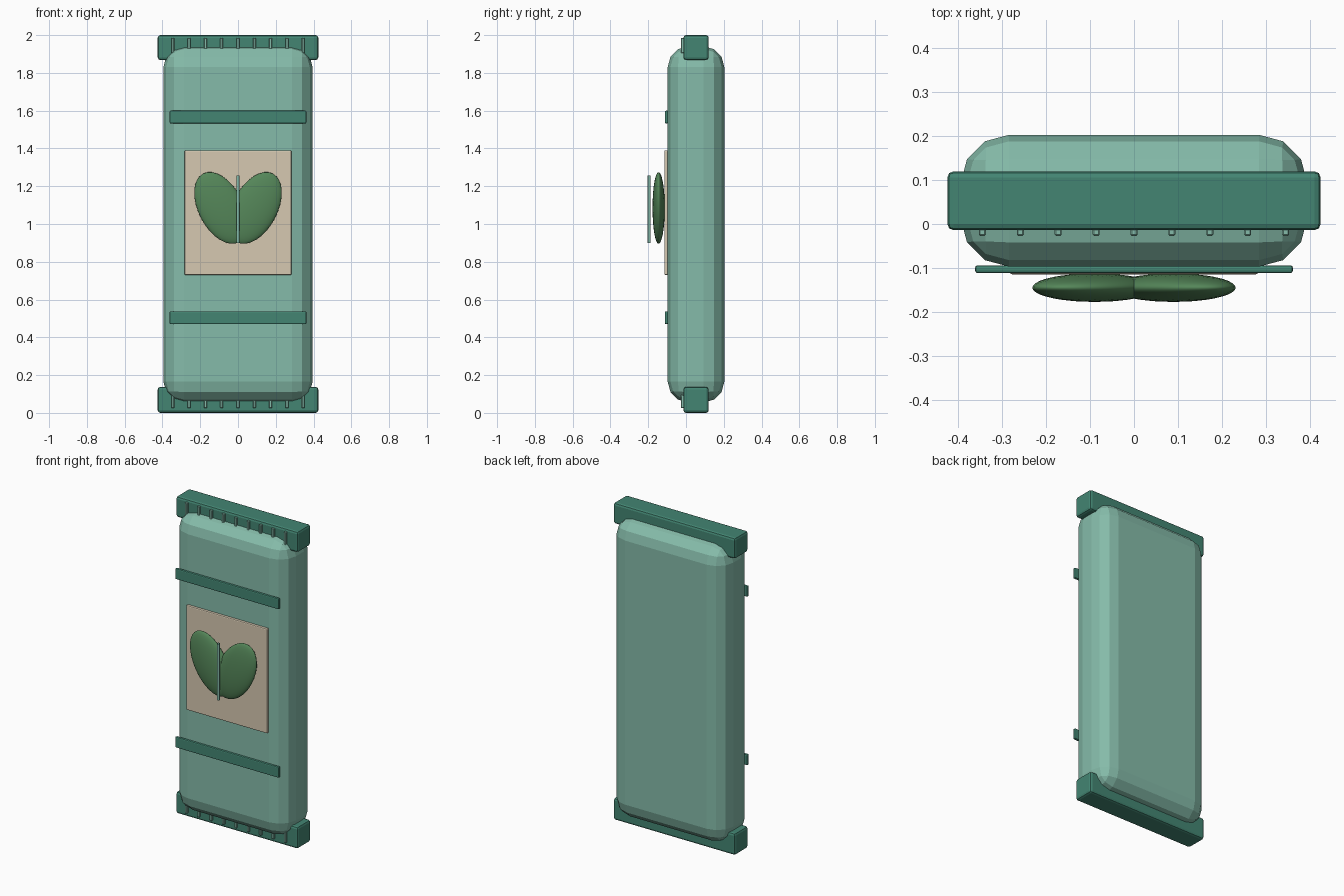
import bpy
import math

cube = bpy.data.objects.get("Cube")
if cube:
    bpy.data.objects.remove(cube, do_unlink=True)


def material(name, rgb):
    m = bpy.data.materials.new(name)
    m.use_nodes = True
    m.diffuse_color = (*rgb, 1)
    bsdf = next(n for n in m.node_tree.nodes if n.type == "BSDF_PRINCIPLED")
    bsdf.inputs["Base Color"].default_value = (*rgb, 1)
    return m


PALE = material("pale teal", (0.235, 0.50, 0.40))
DARK = material("deep teal", (0.056, 0.235, 0.170))
CREAM = material("cream", (0.67, 0.58, 0.44))
GREEN = material("leaf green", (0.09, 0.24, 0.10))


def box(name, centre, size, mat, bevel=0, segments=2):
    """Bevelled box with its size applied."""
    bpy.ops.mesh.primitive_cube_add(size=1, location=centre)
    ob = bpy.context.object
    ob.name = name
    ob.scale = size
    bpy.ops.object.transform_apply(location=False, rotation=False, scale=True)
    ob.data.materials.append(mat)
    if bevel:
        mod = ob.modifiers.new("Bevel", "BEVEL")
        mod.width = bevel
        mod.segments = segments
    return ob


# Pouch body with faceted round edges
MID_Y = 0.053
box("pouch_body", (0, MID_Y, 0.998), (0.79, 0.30, 1.885), PALE, 0.11, 3)

# Sealed end strips with a row of crimp ribs on the front
for end, strip_z, rib_z in (("bottom", 0.069, 0.065), ("top", 1.934, 1.945)):
    box(end + "_seal", (0, MID_Y, strip_z), (0.85, 0.134, 0.138 if end == "bottom" else 0.132),
        DARK, 0.014)
    for i in range(9):
        box(f"{end}_crimp_{i + 1}", ((i - 4) * 0.0863, -0.018, rib_z),
            (0.016, 0.018, 0.08), PALE, 0.003, 1)

# Trim bands across the front
for name, z in (("lower_band", 0.504), ("upper_band", 1.566)):
    box(name, (0, -0.103, z), (0.724, 0.018, 0.068), DARK, 0.006)

# Label panel
box("label_panel", (0, -0.105, 1.06), (0.566, 0.020, 0.66), CREAM, 0.006)

# Pair of leaves leaning outward
for name, side in (("left_leaf", 1), ("right_leaf", -1)):
    bpy.ops.mesh.primitive_uv_sphere_add(segments=32, ring_count=16, radius=1,
                                         location=(side * 0.09, -0.145, 1.085))
    leaf = bpy.context.object
    leaf.name = name
    leaf.scale = (0.119, 0.0325, 0.205)
    leaf.rotation_euler.y = side * math.radians(27.5)
    leaf.data.materials.append(GREEN)
    bpy.ops.object.shade_smooth()

# Thin open stem in front of the leaves
bpy.ops.mesh.primitive_cylinder_add(vertices=12, radius=0.008, depth=0.357,
                                    end_fill_type="NOTHING", location=(0, -0.195, 1.077))
stem = bpy.context.object
stem.name = "leaf_stem"
stem.data.materials.append(PALE)
bpy.ops.object.shade_smooth()
